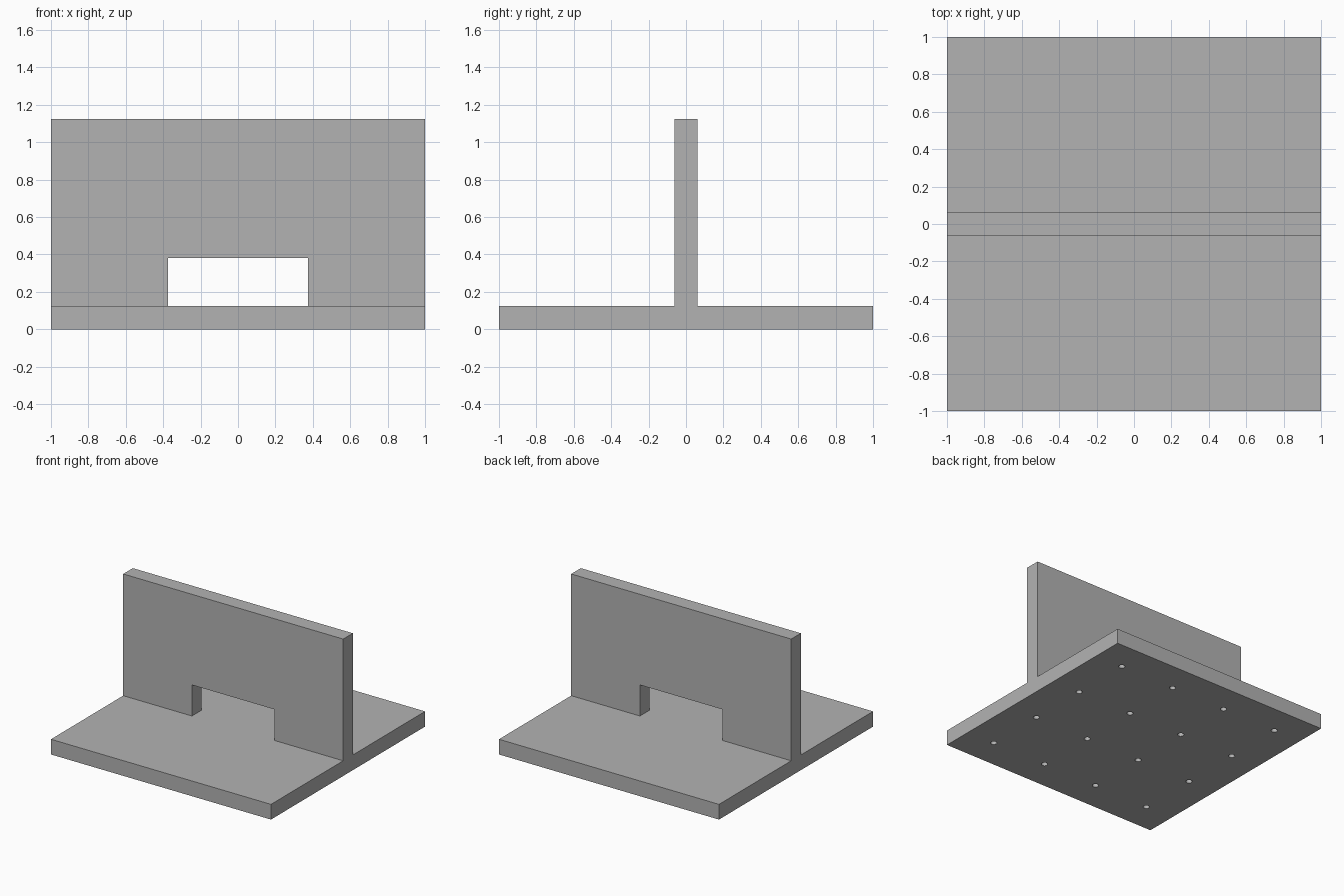
import bpy
import bmesh
from mathutils import Matrix, Vector

cube = bpy.data.objects.get("Cube")
if cube:
    bpy.data.objects.remove(cube)

PLATE, HALF_WALL, TOP = 0.125, 0.0625, 1.125   # plate thickness, half wall, full height
OPEN_X, OPEN_TOP = 0.375, 0.38                 # opening half width and top
HOLE_R, HOLE_DEPTH = 0.024, 0.06

grey = bpy.data.materials.new("plain grey")
grey.use_nodes = True
colour = (0.45, 0.45, 0.45, 1)
grey.diffuse_color = colour
grey.node_tree.nodes["Principled BSDF"].inputs["Base Color"].default_value = colour


def make_object(name, bm):
    bmesh.ops.recalc_face_normals(bm, faces=bm.faces[:])
    mesh = bpy.data.meshes.new(name)
    bm.to_mesh(mesh)
    bm.free()
    mesh.materials.append(grey)
    obj = bpy.data.objects.new(name, mesh)
    bpy.context.collection.objects.link(obj)
    return obj


def cut(target, cutter):
    """Subtract the cutter from the target and discard it."""
    cutter.hide_render = True
    mod = target.modifiers.new("cut", 'BOOLEAN')
    mod.operation, mod.solver, mod.object = 'DIFFERENCE', 'EXACT', cutter
    bpy.context.view_layer.objects.active = target
    bpy.ops.object.modifier_apply(modifier=mod.name)
    bpy.data.objects.remove(cutter)


# Base plate and upright wall: one T profile extruded along x
half = [(1, 0), (1, PLATE), (HALF_WALL, PLATE), (HALF_WALL, TOP)]
profile = half + [(-y, z) for y, z in reversed(half)]
bm = bmesh.new()
face = bm.faces.new([bm.verts.new((-1, y, z)) for y, z in profile])
ext = bmesh.ops.extrude_face_region(bm, geom=[face])
bmesh.ops.translate(bm, vec=(2, 0, 0),
                    verts=[v for v in ext["geom"] if isinstance(v, bmesh.types.BMVert)])
body = make_object("base_plate_with_wall", bm)

# Rectangular opening through the foot of the wall
bm = bmesh.new()
size = Vector((2 * OPEN_X, 4 * HALF_WALL, OPEN_TOP - PLATE))
place = Matrix.Translation((0, 0, (OPEN_TOP + PLATE) / 2)) @ Matrix.Diagonal(size.to_4d())
bmesh.ops.create_cube(bm, size=1, matrix=place)
cut(body, make_object("opening_cutter", bm))

# Four by four grid of small blind holes in the underside
bm = bmesh.new()
steps = [-0.75 + 0.5 * i for i in range(4)]
for x in steps:
    for y in steps:
        bmesh.ops.create_cone(bm, cap_ends=True, segments=24, radius1=HOLE_R, radius2=HOLE_R,
                              depth=2 * HOLE_DEPTH, matrix=Matrix.Translation((x, y, 0)))
cut(body, make_object("hole_cutter", bm))

body.select_set(True)
bpy.context.view_layer.objects.active = body
bpy.ops.object.shade_smooth_by_angle()
